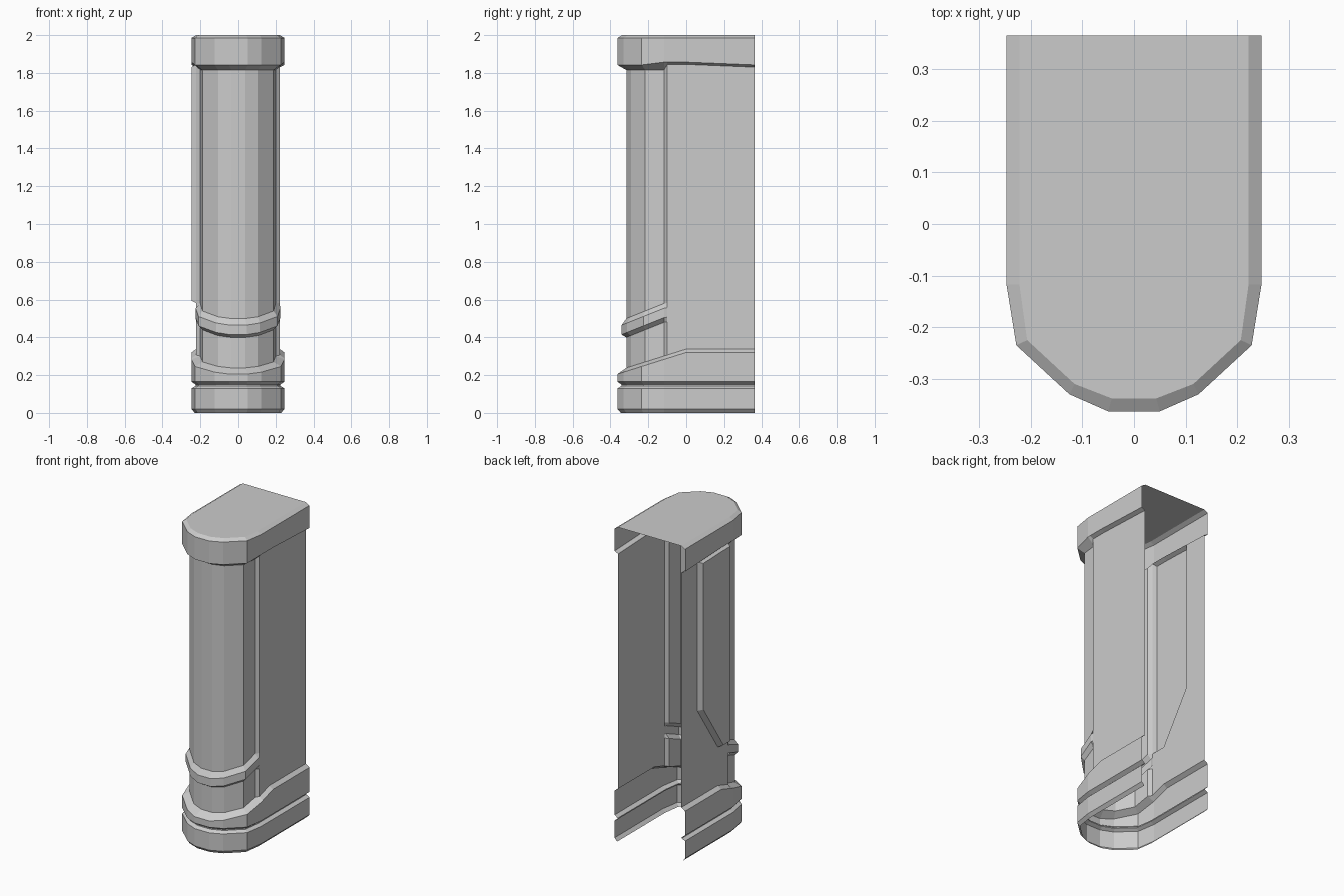
import bpy, bmesh

if "Cube" in bpy.data.objects:
    bpy.data.objects.remove(bpy.data.objects["Cube"])

BACK = 0.365          # open back edge
JAMB = -0.10          # where the side walls step in to the round front


def half_plan(dw, df):
    """Right half of the U plan, back to front; dw/df = inset of side wall / rounded front."""
    return [(0.247 - dw, BACK), (0.247 - dw, 0.0), (0.247 - dw, JAMB),
            (0.247 - df, -0.117),
            (0.228 - 0.84 * df, -0.235 + 0.4 * df),
            (0.125 - 0.4 * df, -0.33 + 0.8 * df),
            (0.05 - 0.28 * df, -0.363 + df)]


def ring(dw, df, z):
    """Full open U of points; z is a number or a function of y."""
    right = half_plan(dw, df)
    plan = right + [(-x, y) for x, y in reversed(right)]
    return [(x, y, z(y) if callable(z) else z) for x, y in plan]


def finish(name, bm):
    me = bpy.data.meshes.new(name)
    bm.to_mesh(me)
    bm.free()
    ob = bpy.data.objects.new(name, me)
    bpy.context.collection.objects.link(ob)
    return ob


def loft(name, rings, cap=False, skip=()):
    """Skin successive U rings; skip = column indices left open."""
    bm = bmesh.new()
    rows = [[bm.verts.new(p) for p in r] for r in rings]
    for a, b in zip(rows, rows[1:]):
        for i in range(len(a) - 1):
            if i not in skip:
                bm.faces.new((a[i + 1], a[i], b[i], b[i + 1]))
    if cap:
        bm.faces.new(list(reversed(rows[-1])))
    return finish(name, bm)


# Height rules for the sloping edges
def base_top(y):
    return 0.205 + 0.315 * (min(y, 0.0) + 0.365)


def band(dz):
    return lambda y: 0.40 + dz + 0.4 * (min(y, -0.11) + 0.315)


def cap_low(y):
    return 1.815 if y < -0.11 else 1.845 - 0.04 * max(y, 0)


def cap_rim(y):
    return 1.842 if y < -0.2 else 1.857 - 0.04 * max(y, 0)


W, F = 0.025, 0.047   # wall and column insets

# Foot: two bands with a groove between, sloping top
foot_top = ring(W, F, lambda y: base_top(y) + 0.018)
loft("foot", [ring(0.018, 0.018, 0.0), ring(0, 0, 0.02), ring(0, 0, 0.13),
              ring(0.022, 0.022, 0.143), ring(0.022, 0.022, 0.15),
              ring(0, 0, 0.165), ring(0, 0, base_top), foot_top])

# Lower shaft between foot and collar
loft("lower_shaft", [foot_top, ring(W, F, band(0))])

# Slanted collar around the rounded front
loft("collar", [ring(W, F, band(0)), ring(W, 0.022, band(0.025)),
                ring(W, 0.022, band(0.075)), ring(W, F, band(0.1))])

# Upper shaft; left wall left open for the raised panel
loft("upper_shaft", [ring(W, F, band(0.1)), ring(W, F, cap_low)], skip=(11, 12))

# Left wall with raised panel (outline in y, z)
lo, hi = band(0.1)(0), 1.845
outer = [(JAMB, lo), (0.0, lo), (0.205, 0.89), (0.205, hi - 0.008), (0, hi), (JAMB, hi)]
inner = [(JAMB + 0.012, lo + 0.012), (-0.02, lo + 0.012), (0.18, 0.895),
         (0.18, hi - 0.02), (0, hi - 0.014), (JAMB + 0.012, hi - 0.014)]
wall = [(0.0, lo), (BACK, lo), (BACK, cap_low(BACK)), (0.205, hi - 0.008), (0.205, 0.89)]
bm = bmesh.new()
o = [bm.verts.new((-0.222, y, z)) for y, z in outer]
n = [bm.verts.new((-0.247, y, z)) for y, z in inner]
for i in range(len(o)):
    j = (i + 1) % len(o)
    bm.faces.new((o[j], o[i], n[i], n[j]))
bm.faces.new(list(reversed(n)))
bm.faces.new([bm.verts.new((-0.222, y, z)) for y, z in reversed(wall)])
finish("left_wall_panel", bm)

# Cap with bevelled underside and flat lid
loft("cap", [ring(W, F, cap_low), ring(0, 0, cap_rim), ring(0, 0, 1.985),
             ring(0.025, 0.025, 2.0)], cap=True)
